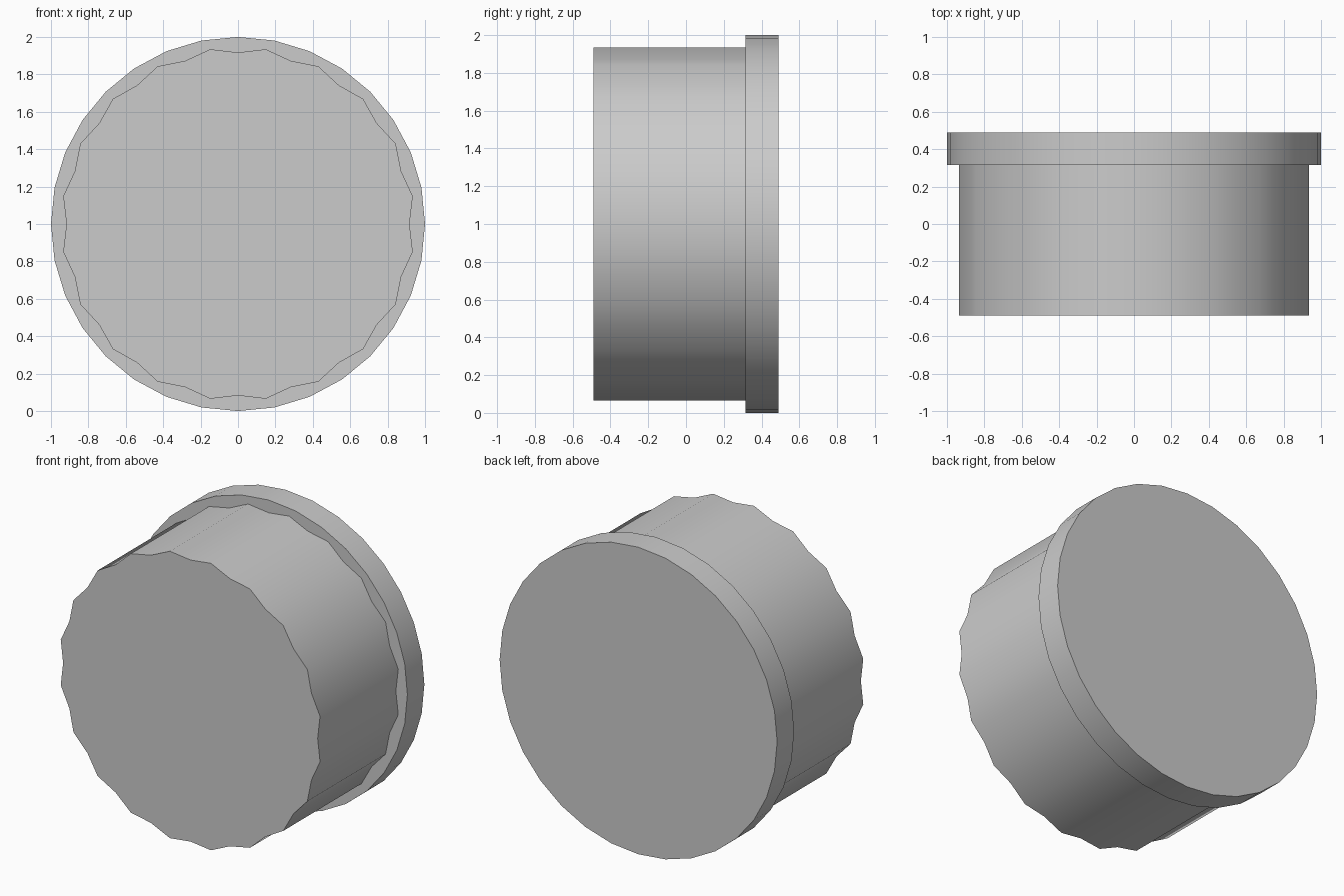
import bpy, bmesh
from math import sin, cos, pi, radians

if "Cube" in bpy.data.objects:
    bpy.data.objects.remove(bpy.data.objects["Cube"])

FRONT, STEP, BACK = -0.49, 0.315, 0.49
bm = bmesh.new()


def ring(radii, count, y):
    """Closed loop of vertices around the y axis, cycling through the radii."""
    pts = []
    for i in range(count):
        r, a = radii[i % len(radii)], 2 * pi * i / count
        pts.append(bm.verts.new((r * sin(a), y, 1 + r * cos(a))))
    return pts


def wall(a, b):
    for i in range(len(a)):
        j = (i + 1) % len(a)
        bm.faces.new((a[i], a[j], b[j], b[i]))


# fluted grip: 20 ridges with valleys between
grip_front = ring((0.917, 0.946), 40, FRONT)
grip_back = ring((0.917, 0.946), 40, STEP)
wall(grip_front, grip_back)
bm.faces.new(grip_front)

# round flange at the back
flange_front = ring((1.0,), 32, STEP)
flange_back = ring((1.0,), 32, BACK)
wall(flange_front, flange_back)
bm.faces.new(flange_back)

# flat shoulder between grip and flange
rim = [e for e in bm.edges if e.is_boundary]
bmesh.ops.triangle_fill(bm, edges=rim, use_beauty=True, normal=(0, -1, 0))
bmesh.ops.recalc_face_normals(bm, faces=bm.faces[:])

mesh = bpy.data.meshes.new("fluted_knob")
bm.to_mesh(mesh)
bm.free()
knob = bpy.data.objects.new("fluted_knob", mesh)
bpy.context.collection.objects.link(knob)

# smooth sides, crisp rims
bpy.context.view_layer.objects.active = knob
knob.select_set(True)
bpy.ops.object.shade_smooth_by_angle(angle=radians(50))
